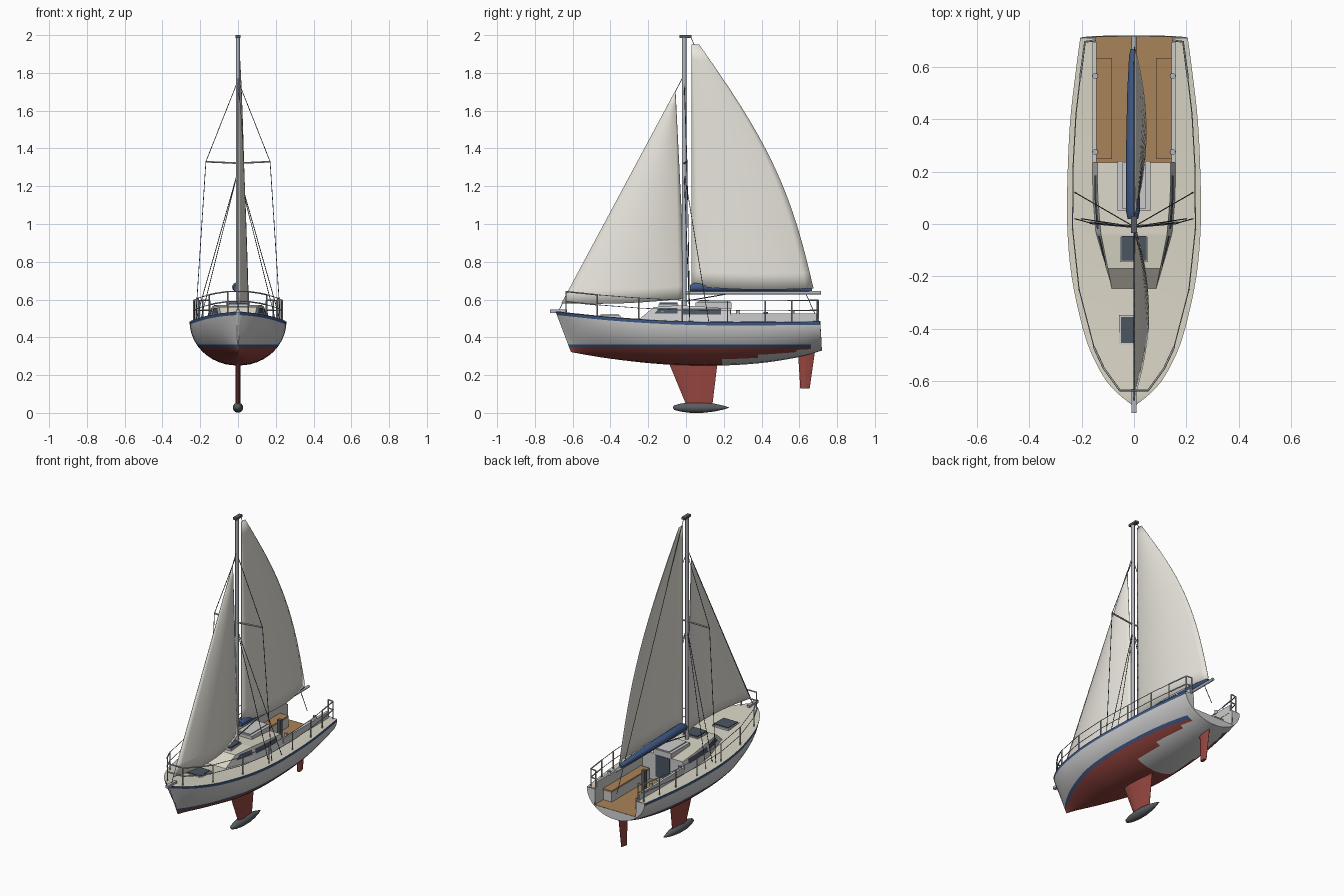
import bpy, math
from mathutils import Vector

if "Cube" in bpy.data.objects:
    bpy.data.objects.remove(bpy.data.objects["Cube"])

def mat(name, r, g, b):
    m = bpy.data.materials.new(name)
    m.diffuse_color = (r, g, b, 1)
    m.use_nodes = True
    m.node_tree.nodes["Principled BSDF"].inputs["Base Color"].default_value = m.diffuse_color
    return m

WHITE = mat("white", .8, .8, .8)
DECK = mat("deck_beige", .68, .65, .55)
RED = mat("antifoul_red", .30, .06, .05)
NAVY = mat("navy", .05, .10, .24)
TEAK = mat("teak", .40, .23, .10)
DARK = mat("dark_glass", .07, .09, .12)
STEEL = mat("steel", .45, .47, .5)
BLACK = mat("dark_fittings", .10, .11, .12)
SAIL = mat("sailcloth", .80, .78, .71)

def mesh(name, verts, faces, mats, smooth=None, index=None):
    me = bpy.data.meshes.new(name)
    me.from_pydata([tuple(v) for v in verts], [], faces)
    for m in mats:
        me.materials.append(m)
    for i, p in enumerate(me.polygons):
        if index:
            p.material_index = index[i]
        p.use_smooth = smooth is not None
    if smooth is not None:
        me.set_sharp_from_angle(angle=math.radians(smooth))
    ob = bpy.data.objects.new(name, me)
    bpy.context.collection.objects.link(ob)
    return ob

def loft(name, rings, m, smooth=None):
    """Closed rings joined in order, with end caps."""
    n = len(rings[0])
    faces = [(i*n+j, i*n+(j+1) % n, (i+1)*n+(j+1) % n, (i+1)*n+j)
             for i in range(len(rings)-1) for j in range(n)]
    faces += [tuple(range(n))[::-1], tuple(range((len(rings)-1)*n, len(rings)*n))]
    return mesh(name, [v for r in rings for v in r], faces, [m], smooth)

def box(name, x0, x1, y0, y1, z0, z1, m):
    return loft(name, [[(x0, y0, z), (x1, y0, z), (x1, y1, z), (x0, y1, z)] for z in (z0, z1)], m)

def circle(c, rx, ry, axis, n=16):
    pts = []
    for k in range(n):
        a, b = rx*math.cos(2*math.pi*k/n), ry*math.sin(2*math.pi*k/n)
        pts.append((c[0]+a, c[1]+b, c[2]) if axis == 'z' else (c[0]+a, c[1], c[2]+b))
    return pts

def tube(name, paths, r, m):
    cu = bpy.data.curves.new(name, 'CURVE')
    cu.dimensions = '3D'
    cu.bevel_depth, cu.bevel_resolution, cu.use_fill_caps = r, 1, True
    for path in paths:
        s = cu.splines.new('POLY')
        s.points.add(len(path)-1)
        for p, c in zip(s.points, path):
            p.co = (*c, 1)
    cu.materials.append(m)
    ob = bpy.data.objects.new(name, cu)
    bpy.context.collection.objects.link(ob)
    return ob

def both(paths):
    return paths + [[(-x, y, z) for x, y, z in p] for p in paths]

def curve(tab):
    """Smooth interpolation through (y, value) pairs."""
    def f(y):
        i = max(k for k in range(len(tab)-1) if k == 0 or tab[k][0] <= y)
        def slope(k):
            a, b = tab[max(k-1, 0)], tab[min(k+1, len(tab)-1)]
            return (b[1]-a[1])/(b[0]-a[0])
        (y0, a), (y1, b) = tab[i], tab[i+1]
        h, t = y1-y0, (y-y0)/(y1-y0)
        return (a*(2*t**3-3*t*t+1) + h*slope(i)*(t**3-2*t*t+t)
                + b*(3*t*t-2*t**3) + h*slope(i+1)*(t**3-t*t))
    return f

beam = curve([(-.69, .008), (-.65, .058), (-.6, .105), (-.5, .16), (-.4, .195), (-.2, .238),
              (0, .255), (.2, .253), (.4, .243), (.6, .22), (.71, .205)])
sheer = curve([(-.69, .535), (-.4, .506), (-.1, .487), (.2, .48), (.71, .483)])
bottom = curve([(-.69, .322), (-.4, .285), (-.1, .256), (.15, .25), (.4, .264), (.6, .297), (.71, .33)])
CX, CY, FLOOR = .145, .235, .385      # cockpit half width, front, sole height

# Hull: stations lofted along y, coloured by height
ys = [-.69, -.68, -.665, -.65, -.625, -.6, -.56] + [-.5+.05*i for i in range(14)] + \
     [.19, CY] + [.28+.05*i for i in range(8)] + [.655, .68, .71]
def station(y):
    s, b, k = sheer(y), beam(y), bottom(y)
    zs = [s, s-.017] + [s-.017+(.362-s+.017)*i/4 for i in range(1, 5)] + [.346] + \
         [k+(.346-k)*(1-i/6)**1.5 for i in range(1, 7)]
    f = max(0, min(1, (y+.69)/.5))
    p = 1.35+.65*f
    out = []
    for z in zs:
        t = min(1, (s-z)/(s-k))
        out.append((b*(1-t**p)**(1/p), y+(s-z)*(.38*(1-f)**2+.065*max(0, (y-.5)/.21)), z))
    return out
secs = [station(y) for y in ys]
rings = [s + [(-x, y, z) for x, y, z in s[-2::-1]] for s in secs]
n, m_rows = len(rings[0]), len(secs[0])
faces, idx = [], []
for i in range(len(ys)-1):
    for j in range(n-1):
        faces.append((i*n+j, (i+1)*n+j, (i+1)*n+j+1, i*n+j+1))
        r = min(j, n-2-j)
        ym = (ys[i]+ys[i+1])/2
        zm = (rings[i][j][2]+rings[i+1][j+1][2])/2
        c = 1 if r in (0, 5) else 2 if r > 5 else 0
        if r >= 5 and (ym > .65 or (ym > .2 and zm < .278+(ym-.2)*.13)):
            c = 0
        idx.append(c)
faces.append(tuple(range(n))); idx.append(0)
mesh("hull", [v for r in rings for v in r], faces, [WHITE, NAVY, RED], 35, idx)

# Transom with the open cockpit cut out of it
end = rings[-1]
yt = .711
mesh("transom", end + [(-CX, yt, end[0][2]), (-CX, yt+.006, FLOOR), (CX, yt+.006, FLOOR), (CX, yt, end[0][2])],
     [tuple(range(n+4))], [WHITE])
hull = bpy.data.objects["hull"].data
import bmesh
bm = bmesh.new(); bm.from_mesh(hull)      # drop the closed stern cap and bow stays sealed
stern = [f for f in bm.faces if all(v.co.y > .7 for v in f.verts)]
bmesh.ops.delete(bm, geom=stern, context='FACES')
bm.to_mesh(hull); bm.free()

# Deck strips, open over the cockpit
dv, df = [], []
for y in ys:
    b, s = beam(y), sheer(y)
    inn = min(CX, .6*b)
    if y >= CY: inn = CX
    dv += [(-b, y, s), (-inn, y, s+.003), (inn, y, s+.003), (b, y, s)]
for i in range(len(ys)-1):
    for j in range(3):
        if j != 1 or ys[i] < CY-.001:
            df.append((4*i+j, 4*i+j+1, 4*i+j+5, 4*i+j+4))
mesh("deck", dv, df, [DECK], 30)

# Cockpit
mesh("cockpit_sole", [(-CX, CY, FLOOR), (CX, CY, FLOOR), (CX, .716, FLOOR), (-CX, .716, FLOOR)], [(0, 1, 2, 3)], [TEAK])
mesh("cockpit_walls", [(x, y, z) for x in (-CX, CX) for y in (CY, .712) for z in (FLOOR, .486)],
     [(0, 1, 3, 2), (4, 6, 7, 5), (0, 4, 5, 1)], [WHITE])
for s, side in ((1, "right"), (-1, "left")):
    a, b = sorted((s*.085, s*CX))
    box("seat_base_"+side, a, b, .25, .63, FLOOR, .445, WHITE)
    box("seat_"+side, a-.001, b+.001, .247, .633, .445, .457, TEAK)
    a, b = sorted((s*.143, s*.158))
    box("coaming_"+side, a, b, CY, .695, .475, .525, WHITE)
    for k, y in enumerate((.275, .565)):
        loft(f"winch_{side}_{k}", [circle((s*.148, y, z), r, r, 'z', 12) for z, r in
             ((.52, .012), (.53, .009), (.54, .009), (.545, .011))], STEEL)
box("steering_pedestal", -.012, .012, .41, .435, FLOOR, .535, BLACK)

# Cabin: foot and roof outlines
foot = [(.16, CY), (.158, .1), (.148, -.03), (.08, -.27)]
roof = [(.14, CY, .552), (.138, .1, .562), (.126, -.04, .57), (.1, -.17, .56)]
full = lambda h: h + [(-p[0], *p[1:]) for p in h[::-1]]
cab = full([(x, y, .478) for x, y in foot]) + full(roof)
cf = [(j, (j+1) % 8, (j+1) % 8+8, j+8) for j in range(8)] + [(8+i, 9+i, 14-i, 15-i) for i in range(3)]
mesh("cabin", cab, cf, [WHITE, DECK], None, [0]*3+[1]+[0]*4+[1]*3)

# Cabin windows lie on the sloped sides
def on_side(y, z, s):
    k = 0 if y > .1 else 1 if y > -.035 else 2
    y0, y1 = foot[k][1], (foot[k+1][1]+roof[k+1][1])/2 if k == 1 else foot[k+1][1]
    if k == 2:
        y0, y1 = -.035, -.27+.1*(z-.49)/.07
    t = (y-y0)/(y1-y0)
    lo = foot[k][0]+(foot[k+1][0]-foot[k][0])*t
    hi = roof[k][0]+(roof[k+1][0]-roof[k][0])*t
    zr = roof[k][2]+(roof[k+1][2]-roof[k][2])*t
    return (s*(lo+(hi-lo)*(z-.478)/(zr-.478)+.003), y, z)
for s, side in ((1, "right"), (-1, "left")):
    mesh("long_window_"+side, [on_side(y, z, s) for y in (-.02, .1, .185) for z in (.522, .552)],
         [(0, 2, 3, 1), (2, 4, 5, 3)], [DARK])
    mesh("front_window_"+side, [on_side(y, z, s) for y, z in ((-.17, .525), (-.045, .525), (-.045, .555), (-.14, .555))],
         [(0, 1, 2, 3)], [DARK])
box("companionway_door", -.05, .05, .233, .239, .41, .548, DARK)
box("sliding_hatch", -.063, .063, .05, .24, .55, .585, WHITE)
box("hatch_runner", -.045, .045, .06, .235, .585, .591, WHITE)
box("roof_hatch_frame", -.053, .053, -.145, -.04, .55, .575, WHITE)
box("roof_hatch_glass", -.048, .048, -.14, -.045, .575, .584, DARK)
box("fore_hatch_frame", -.057, .057, -.46, -.348, .495, .516, WHITE)
box("fore_hatch_glass", -.05, .05, -.453, -.355, .516, .521, DARK)
box("bow_roller", -.01, .01, -.72, -.63, .53, .547, STEEL)

# Keel, bulb and rudder
def foil(name, levels, th, m):
    shape = [(0, 0), (.1, .7), (.3, 1), (.65, .7), (1, .05)]
    out = shape + [(u, -w) for u, w in shape[:0:-1]]
    loft(name, [[(w*th, a+(b-a)*u, z) for u, w in out] for z, a, b in levels], m, 40)
foil("fin_keel", [(.045, .0, .14), (.275, -.095, .168)], .014, RED)
foil("rudder", [(.13, .605, .655), (.32, .593, .682)], .012, RED)
bulb = [(-.07, .001), (-.062, .011), (-.03, .019), (.02, .025), (.09, .025), (.15, .019), (.2, .009), (.228, .001)]
loft("keel_bulb", [circle((0, y, .028), r*1.1, r*1.1, 'y') for y, r in bulb], BLACK, 50)

# Mast, boom, sail cover
loft("mast", [circle((0, -.01, z), .010, .012, 'z') for z in (.56, 1.99)], STEEL, 40)
box("masthead", -.012, .012, -.035, .03, 1.986, 2.0, BLACK)
loft("boom", [circle((0, y, .636), .009, .009, 'y', 12) for y in (0, .715)], STEEL, 40)
cover = [(.02, .02, .018), (.05, .027, .025), (.3, .026, .022), (.5, .022, .018), (.64, .015, .013), (.667, .009, .010)]
loft("sail_cover", [circle((-.004, y, .641+h), w, h, 'y') for y, w, h in cover], NAVY, 50)

# Sails with belly to the right
def sail(name, luff, leech, depth, n=16):
    vs = []
    for i in range(n+1):
        v = i/n
        a, b = luff(v), leech(v)
        for j in range(n+1):
            u = j/n
            p = a.lerp(b, u)
            vs.append((.003+depth*4*u*(1-u)*(1-v)**.6, p.x, p.y - .012*math.sin(math.pi*u)*(1-v)**6))
    fs = [(i*(n+1)+j, i*(n+1)+j+1, (i+1)*(n+1)+j+1, (i+1)*(n+1)+j) for i in range(n) for j in range(n)]
    ob = mesh(name, vs, fs, [SAIL], 60)
    ob.modifiers.new("cloth", 'SOLIDIFY').thickness = .003
V2 = lambda a, b: Vector((a, b))
sail("mainsail", lambda v: V2(.03, .67+1.28*v),
     lambda v: V2(.675-.605*v+.095*math.sin(math.pi*v), .66+1.29*v), .045)
sail("jib", lambda v: V2(-.66+.6*v, .58+1.12*v), lambda v: V2(0-.055*v, .605+1.095*v), .054)

# Standing rigging
tip = (.17, .005, 1.33)
tube("spreaders", both([[(0, -.01, 1.322), tip]]), .005, STEEL)
tube("shrouds", both([[(0, -.01, 1.76), tip, (.225, .02, .485)],
                      [(0, -.01, 1.28), (.2, .02, .485)],
                      [(0, -.01, 1.28), (.225, .12, .485)]]), .002, BLACK)
tube("stays", [[(0, -.675, .54), (0, -.02, 1.77)], [(0, .025, 1.99), (0, .70, .485)]], .002, BLACK)
tube("boom_vang", [[(0, .0, .592), (0, .22, .63)]], .003, BLACK)

# Guard rails: pulpit, stanchions, lifelines, pushpit
def rail(y, h):
    return (max(beam(y)-.02, .03), y, sheer(y)+h)
posts = (-.635, -.47, -.25, -.02, .22, .42, .56, .695)
tube("stanchions", both([[rail(y, 0), rail(y, .113)] for y in posts]), .004, STEEL)
tube("lifelines", both([[rail(y, h) for y in posts[1:-1]] for h in (.06, .113)]), .002, STEEL)
for h, nm in ((.06, "lower"), (.113, "upper")):
    half = [rail(y, h) for y in (-.47, -.55, -.635)]
    tube("pulpit_"+nm, [half + [(-x, y, z) for x, y, z in half[::-1]]], .004, STEEL)
    tube("pushpit_"+nm, both([[rail(.56, h), rail(.695, h), (.15, .70, .483+h)]]), .004, STEEL)
tube("pushpit_posts", both([[(.15, .70, .48), (.15, .70, .596)]]), .004, STEEL)
